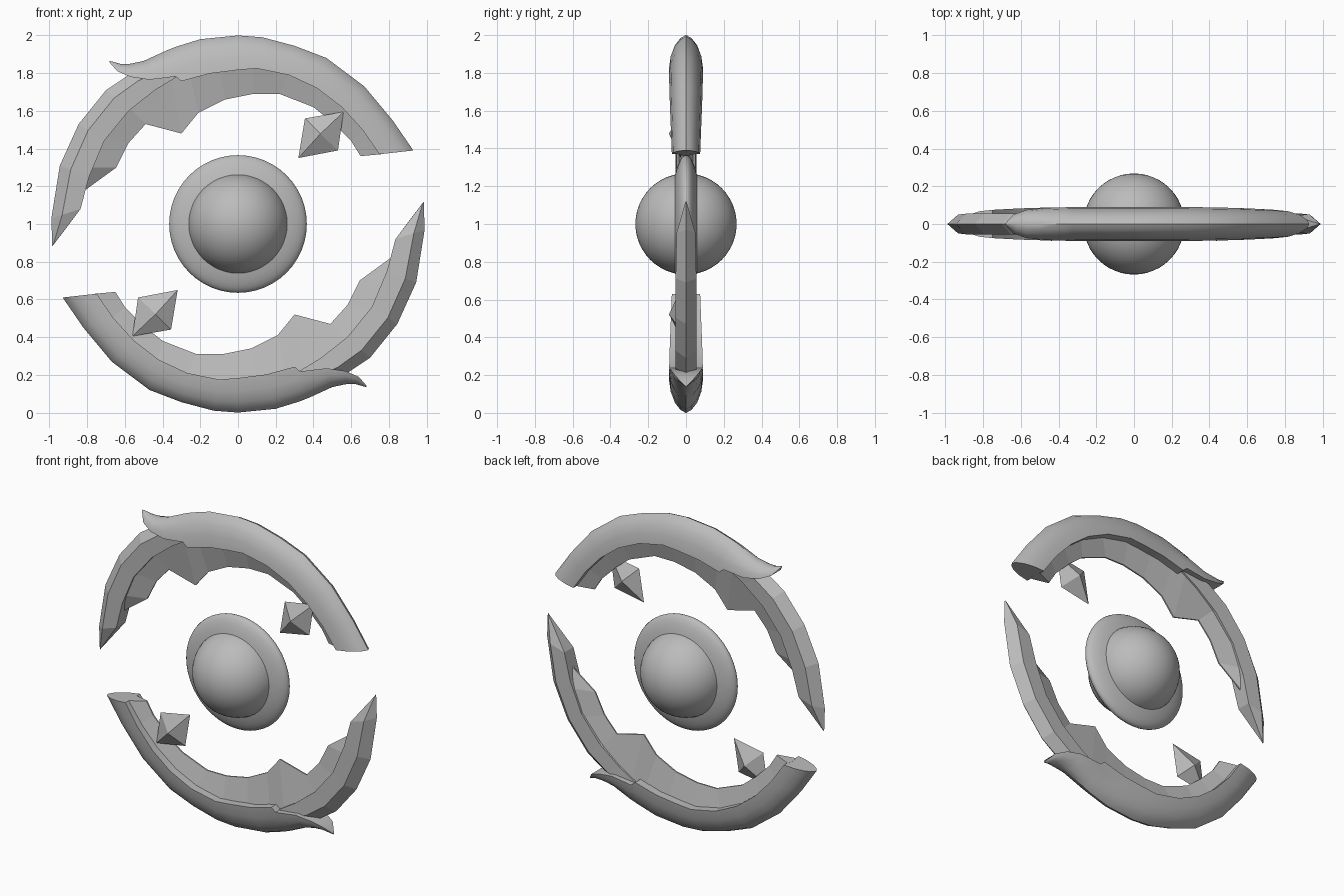
import bpy, bmesh, math
from mathutils import Vector

if "Cube" in bpy.data.objects:
    bpy.data.objects.remove(bpy.data.objects["Cube"])

grey = bpy.data.materials.new("plain_grey")
grey.use_nodes = True
GREY = (0.5, 0.5, 0.5, 1)
grey.diffuse_color = GREY
grey.node_tree.nodes["Principled BSDF"].inputs["Base Color"].default_value = GREY


def finish(bm, name, smooth_angle=None):
    bmesh.ops.recalc_face_normals(bm, faces=bm.faces)
    mesh = bpy.data.meshes.new(name)
    bm.to_mesh(mesh)
    bm.free()
    mesh.materials.append(grey)
    ob = bpy.data.objects.new(name, mesh)
    bpy.context.collection.objects.link(ob)
    if smooth_angle:
        bpy.ops.object.select_all(action='DESELECT')
        ob.select_set(True)
        bpy.context.view_layer.objects.active = ob
        bpy.ops.object.shade_smooth_by_angle(angle=math.radians(smooth_angle))
    return ob


def half_turn(p, lower):
    """Turn a point half a revolution about the centre for the lower half."""
    return Vector((-p.x, p.y, 2 - p.z)) if lower else p


def loft(name, stations, section, lower, smooth_angle=None):
    """Stations: outer x, z, inner x, z, half thickness.
    Section: (share of the way from outer to inner, share of half thickness)."""
    loop = section + [(t, -w) for t, w in reversed(section) if w > 0]
    bm = bmesh.new()
    rings = []
    for ox, oz, ix, iz, h in stations:
        a, b = Vector((ox, 0, oz)), Vector((ix, 0, iz))
        rings.append([bm.verts.new(half_turn(a.lerp(b, t) + Vector((0, w * h, 0)), lower))
                      for t, w in loop])
    n = len(loop)
    for r, s in zip(rings, rings[1:]):
        for k in range(n):
            bm.faces.new((r[k], r[(k + 1) % n], s[(k + 1) % n], s[k]))
    bm.faces.new(rings[0])
    bm.faces.new(rings[-1])
    return finish(bm, name, smooth_angle)


# Thick outer sleeve, from hooked tip to cut end
SLEEVE = [
    (-.68, 1.865, -.682, 1.858, .004), (-.62, 1.848, -.64, 1.81, .05),
    (-.57, 1.85, -.57, 1.78, .075), (-.50, 1.865, -.47, 1.765, .085),
    (-.38, 1.92, -.33, 1.782, .09), (-.33, 1.94, -.30, 1.757, .09),
    (-.20, 1.98, -.15, 1.798, .09), (0, 2.0, 0, 1.817, .09),
    (.13, 1.99, .10, 1.825, .09), (.30, 1.945, .27, 1.79, .09),
    (.47, 1.88, .42, 1.72, .088), (.67, 1.73, .55, 1.62, .085),
    (.82, 1.55, .66, 1.50, .08), (.93, 1.39, .75, 1.37, .075)]
SLEEVE_SECTION = [(0, 0), (.08, .32), (.3, .66), (.62, .9), (1, 1)]

# Slim ridged arm that runs out of the sleeve to a point
ARM = [
    (-.985, .88, -.975, .895, .004), (-.99, 1.03, -.835, 1.08, .05),
    (-.945, 1.31, -.79, 1.25, .055), (-.845, 1.53, -.71, 1.44, .055),
    (-.70, 1.71, -.58, 1.60, .055), (-.58, 1.79, -.44, 1.71, .055),
    (-.40, 1.86, -.33, 1.777, .055)]
ARM_SECTION = [(0, 0), (.37, 1), (1, .92)]

# Thin inner fin with a stepped cutting edge
FIN = [
    (-.84, 1.12, -.81, 1.18, .04), (-.79, 1.30, -.645, 1.30, .042),
    (-.71, 1.46, -.58, 1.43, .042), (-.59, 1.63, -.49, 1.53, .042),
    (-.36, 1.80, -.30, 1.48, .045), (-.26, 1.81, -.21, 1.59, .045),
    (-.10, 1.84, -.07, 1.66, .045), (.08, 1.85, .08, 1.69, .045),
    (.28, 1.82, .22, 1.69, .045), (.44, 1.745, .40, 1.62, .045),
    (.57, 1.64, .50, 1.54, .045), (.68, 1.51, .60, 1.44, .045),
    (.76, 1.37, .65, 1.36, .045)]
FIN_SECTION = [(0, 1), (1, .1)]


def crystal(name, lower):
    """Four-sided double pyramid set slightly forward."""
    bm = bmesh.new()
    rim = [bm.verts.new(half_turn(Vector((x, -.03, z)), lower))
           for x, z in ((.56, 1.595), (.355, 1.56), (.32, 1.35), (.53, 1.39))]
    for y in (-.09, .03):
        apex = bm.verts.new(half_turn(Vector((.437, y, 1.478)), lower))
        for k in range(4):
            bm.faces.new((rim[k], rim[(k + 1) % 4], apex))
    finish(bm, name)


for side, lower in (("upper", False), ("lower", True)):
    loft(side + "_sleeve", SLEEVE, SLEEVE_SECTION, lower, 35)
    loft(side + "_arm", ARM, ARM_SECTION, lower)
    loft(side + "_fin", FIN, FIN_SECTION, lower)
    crystal(side + "_crystal", lower)


# Central ball and the flattened disc around it
def ball(name, radius, depth):
    bm = bmesh.new()
    bmesh.ops.create_uvsphere(bm, u_segments=48, v_segments=24, radius=1)
    for v in bm.verts:
        x, y, z = v.co
        v.co = (x * radius, z * depth, 1 + y * radius)
    finish(bm, name, 60)


ball("core_ball", .268, .268)
ball("core_disc", .365, .083)
